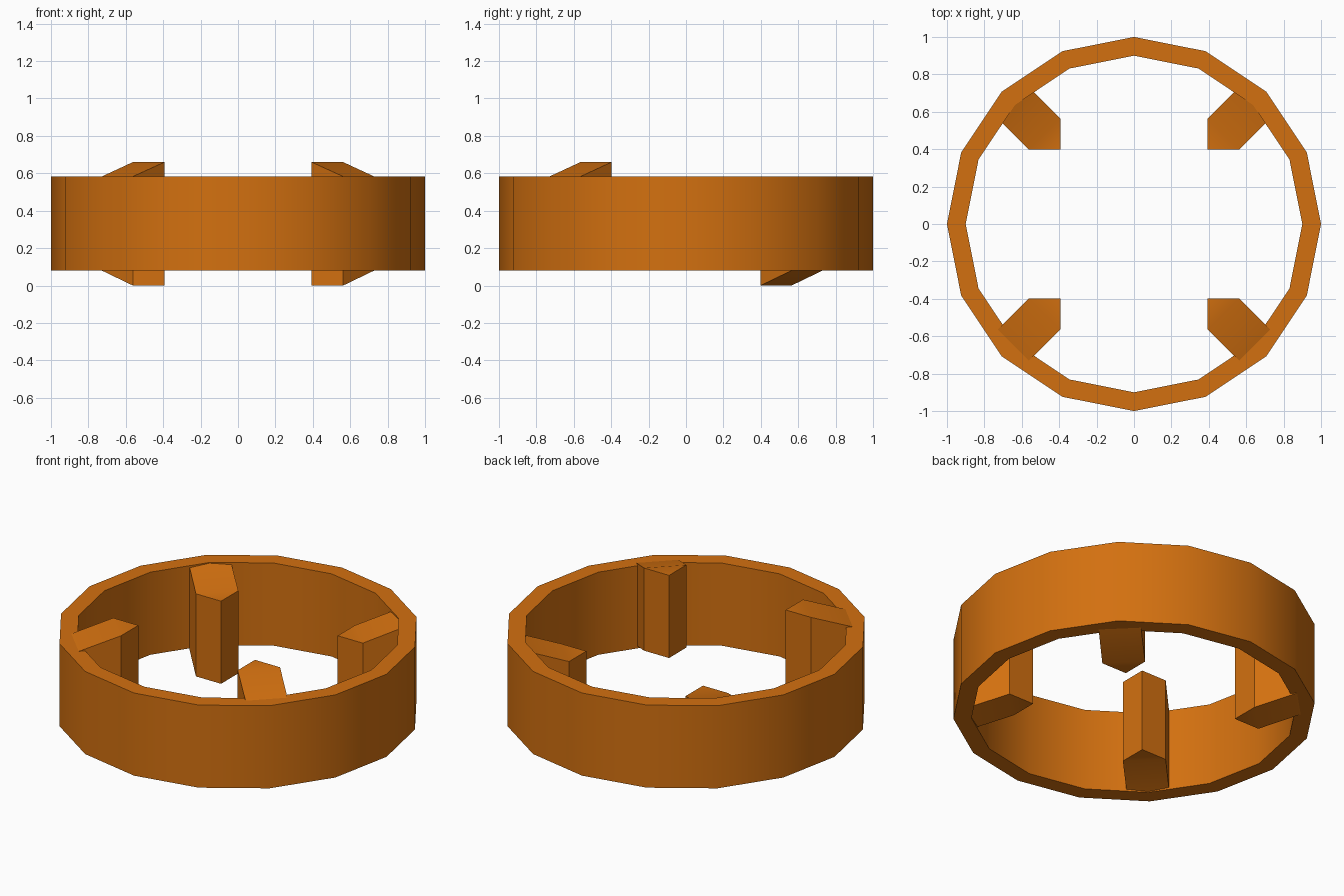
import bpy, bmesh, math

cube = bpy.data.objects.get("Cube")
if cube:
    bpy.data.objects.remove(cube, do_unlink=True)

ORANGE = (0.65, 0.163, 0.005, 1.0)
mat = bpy.data.materials.new("orange")
mat.use_nodes = True
mat.diffuse_color = ORANGE
mat.node_tree.nodes["Principled BSDF"].inputs["Base Color"].default_value = ORANGE

RING_BOTTOM, RING_TOP = 0.08, 0.583
SLOPE_RISE = 0.077


def finish(bm, name):
    """Turn a bmesh into a smooth-shaded orange object."""
    bmesh.ops.recalc_face_normals(bm, faces=bm.faces)
    mesh = bpy.data.meshes.new(name)
    bm.to_mesh(mesh)
    bm.free()
    mesh.materials.append(mat)
    obj = bpy.data.objects.new(name, mesh)
    bpy.context.collection.objects.link(obj)
    bpy.ops.object.select_all(action='DESELECT')
    obj.select_set(True)
    bpy.context.view_layer.objects.active = obj
    bpy.ops.object.shade_smooth_by_angle(angle=math.radians(30))
    return obj


# Ring: a rectangular section spun round in 16 steps
bm = bmesh.new()
section = [bm.verts.new((r, 0, z)) for r, z in
           ((0.9, RING_BOTTOM), (1.0, RING_BOTTOM), (1.0, RING_TOP), (0.9, RING_TOP))]
edges = [bm.edges.new((section[i], section[(i + 1) % 4])) for i in range(4)]
bmesh.ops.spin(bm, geom=section + edges, cent=(0, 0, 0), axis=(0, 0, 1),
               angle=math.tau, steps=16, use_merge=True)
bmesh.ops.remove_doubles(bm, verts=bm.verts, dist=0.0001)
finish(bm, "ring")

# Post section: three inner corners shifted up or down, two outer corners level with the ring
POST = [(0.393, 0.398, 1), (0.562, 0.398, 1), (0.728, 0.564, 0),
        (0.562, 0.73, 0), (0.393, 0.564, 1)]


def post(name, sx, sy, shift):
    bm = bmesh.new()
    low, high = [[bm.verts.new((sx * x, sy * y, z + inner * shift)) for x, y, inner in POST]
                 for z in (RING_BOTTOM, RING_TOP)]
    for ends in (low, high):
        # flat inner triangle and sloped outer part
        bm.faces.new((ends[4], ends[0], ends[1]))
        bm.faces.new((ends[1], ends[2], ends[3], ends[4]))
    for i in range(5):
        j = (i + 1) % 5
        bm.faces.new((low[i], low[j], high[j], high[i]))
    finish(bm, name)


# Front posts stand above the ring, back posts hang below it
for side, sx in (("left", 1), ("right", -1)):
    post("front_" + side + "_post", sx, -1, SLOPE_RISE)
    post("back_" + side + "_post", sx, 1, -SLOPE_RISE - 0.003)
